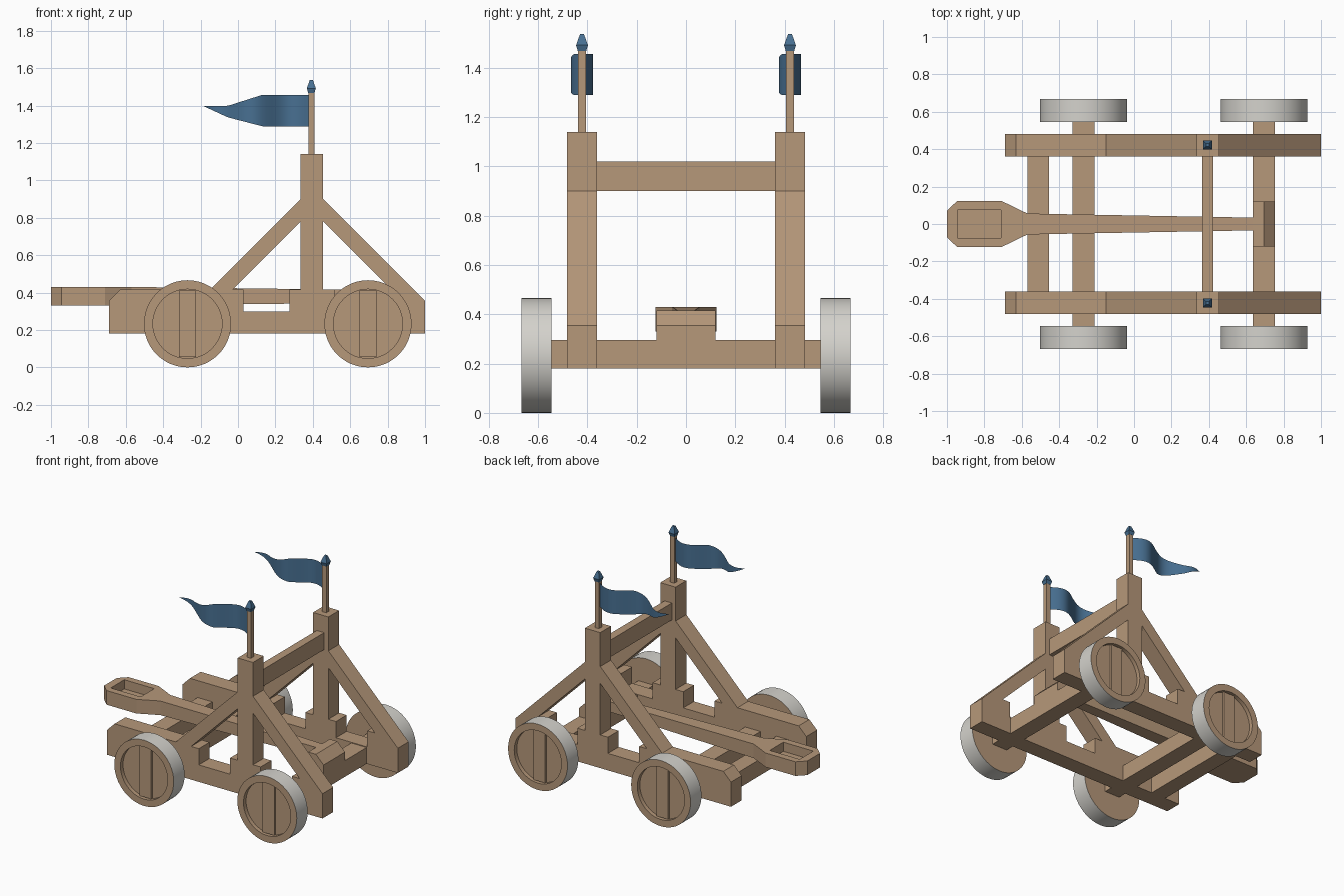
import bpy, bmesh, math
from mathutils import Vector

if "Cube" in bpy.data.objects:
    bpy.data.objects.remove(bpy.data.objects["Cube"])


def material(name, rgb):
    m = bpy.data.materials.new(name)
    m.diffuse_color = (*rgb, 1)
    m.use_nodes = True
    m.node_tree.nodes["Principled BSDF"].inputs["Base Color"].default_value = m.diffuse_color
    return m


WOOD = material("brown wood", (0.468, 0.314, 0.195))
BLUE = material("blue cloth", (0.065, 0.162, 0.287))
GREY = material("light grey tyre", (0.658, 0.645, 0.604))


def finish(name, bm, *mats):
    bmesh.ops.recalc_face_normals(bm, faces=bm.faces)
    me = bpy.data.meshes.new(name)
    bm.to_mesh(me)
    bm.free()
    for m in mats:
        me.materials.append(m)
    ob = bpy.data.objects.new(name, me)
    bpy.context.collection.objects.link(ob)
    return ob


def prism(name, pts, a, b, axis="y", mat=WOOD):
    """Extrude an outline: (x, z) along y, or (x, y) along z."""
    bm = bmesh.new()
    place = (lambda p, d: (p[0], d, p[1])) if axis == "y" else (lambda p, d: (p[0], p[1], d))
    f = bm.faces.new([bm.verts.new(place(p, a)) for p in pts])
    ext = bmesh.ops.extrude_face_region(bm, geom=[f])["geom"]
    d = Vector((0, b - a, 0)) if axis == "y" else Vector((0, 0, b - a))
    bmesh.ops.translate(bm, vec=d, verts=[v for v in ext if isinstance(v, bmesh.types.BMVert)])
    return finish(name, bm, mat)


def box(name, x0, x1, y0, y1, z0, z1, mat=WOOD):
    return prism(name, [(x0, z0), (x1, z0), (x1, z1), (x0, z1)], y0, y1, "y", mat)


def smooth(ob, angle=35):
    bpy.ops.object.select_all(action="DESELECT")
    ob.select_set(True)
    bpy.context.view_layer.objects.active = ob
    bpy.ops.object.shade_smooth_by_angle(angle=math.radians(angle))


def frustum_stack(name, x, y, levels, mat):
    """Square sections (half width, z) joined into one solid."""
    bm = bmesh.new()
    rings = [[bm.verts.new((x + sx * h, y + sy * h, z))
              for sx, sy in ((-1, -1), (1, -1), (1, 1), (-1, 1))] for h, z in levels]
    bm.faces.new(rings[0])
    bm.faces.new(rings[-1])
    for r, s in zip(rings, rings[1:]):
        for i in range(4):
            j = (i + 1) % 4
            bm.faces.new((r[i], r[j], s[j], s[i]))
    return finish(name, bm, mat)


# Side frames: notched rail, post and two braces on each side
RAIL = [(-0.69, 0.18), (1, 0.18), (1, 0.355), (0.94, 0.415), (0.76, 0.415), (0.76, 0.30),
        (0.515, 0.30), (0.515, 0.415), (0.275, 0.415), (0.275, 0.30), (0.03, 0.30),
        (0.03, 0.415), (-0.63, 0.415), (-0.69, 0.355)]
BRACE = [(-0.06, 0.90), (-0.545, 0.415), (-0.425, 0.415), (-0.06, 0.78)]
PX = 0.395


def flag(name, y):
    bm = bmesh.new()
    n = 32
    rows = []
    for i in range(n + 1):
        x = 0.378 - 0.563 * i / n
        if x > 0.13:
            top, low = 1.457, 1.289
        elif x > -0.055:
            t = (0.13 - x) / 0.185
            top, low = 1.457 - 0.059 * t, 1.289 + 0.048 * t
        else:
            t = (-0.055 - x) / 0.13
            top, low = 1.398, 1.337 + 0.060 * t
        w = y + 0.045 * math.sin(math.pi * (0.378 - x) / 0.2)
        rows.append((bm.verts.new((x, w, top)), bm.verts.new((x, w, low))))
    for a, b in zip(rows, rows[1:]):
        bm.faces.new((a[0], b[0], b[1], a[1]))
    smooth(finish(name, bm, BLUE), 60)


for s, side in ((-1, "front"), (1, "back")):
    ya, yb = s * 0.362, s * 0.482
    prism(side + "_rail", RAIL, ya, yb)
    box(side + "_post", PX - 0.06, PX + 0.06, ya, yb, 0.415, 1.14)
    for d, end in ((1, "left"), (-1, "right")):
        prism(f"{side}_{end}_brace", [(PX + d * x, z) for x, z in BRACE], ya, yb)
    # Flag pole, finial and waving pennant
    y = s * 0.422
    frustum_stack(side + "_flag_pole", 0.392, y, [(0.016, 1.14), (0.016, 1.47)], WOOD)
    frustum_stack(side + "_pole_tip", 0.392, y, [(0.017, 1.468), (0.024, 1.492), (0.008, 1.537)], BLUE)
    flag(side + "_flag", y)

# Cross members
box("top_crossbeam", 0.364, 0.422, -0.362, 0.362, 0.90, 1.02)
box("rear_crossbar", -0.57, -0.455, -0.362, 0.362, 0.18, 0.295)


# Wheels: grey tread, brown rim with recessed boards
def wheel(name, cx, s):
    bm = bmesh.new()
    cz, n = 0.233, 48
    prof = [(0.233, 0.545), (0.233, 0.667), (0.185, 0.667), (0.185, 0.638)]
    rings = [[bm.verts.new((cx + r * math.cos(2 * math.pi * i / n), s * y,
                            cz + r * math.sin(2 * math.pi * i / n))) for i in range(n)]
             for r, y in prof]
    bm.faces.new(rings[0])
    bm.faces.new(rings[-1])
    for k in range(3):
        for i in range(n):
            j = (i + 1) % n
            f = bm.faces.new((rings[k][i], rings[k][j], rings[k + 1][j], rings[k + 1][i]))
            f.material_index = 1 if k == 0 else 0
    smooth(finish(name, bm, WOOD, GREY))
    box(name + "_board", cx - 0.046, cx + 0.046, s * 0.638, s * 0.652, cz - 0.178, cz + 0.178)


for cx, end in ((-0.27, "left"), (0.695, "right")):
    box(end + "_axle", cx - 0.06, cx + 0.06, -0.545, 0.545, 0.18, 0.295)
    for s, side in ((-1, "front"), (1, "back")):
        wheel(f"{side}_{end}_wheel", cx, s)

# Pivot block with chamfered outer edge
prism("pivot_block", [(0.635, 0.295), (0.755, 0.295), (0.755, 0.355), (0.695, 0.415), (0.635, 0.415)],
      -0.12, 0.12)

# Throwing arm: tapered shaft
bm = bmesh.new()
ends = [[bm.verts.new((x, sy * hy, 0.38 + sz * hz)) for sy, sz in ((-1, -1), (1, -1), (1, 1), (-1, 1))]
        for x, hy, hz in ((-0.57, 0.056, 0.05), (0.64, 0.034, 0.035))]
for e in ends:
    bm.faces.new(e)
for i in range(4):
    j = (i + 1) % 4
    bm.faces.new((ends[0][i], ends[0][j], ends[1][j], ends[1][i]))
finish("throwing_arm", bm, WOOD)

# Throwing cup with a pocket cut into the top
half = [(-1, 0.07), (-0.945, 0.124), (-0.71, 0.124), (-0.57, 0.056)]
cup = prism("arm_cup", half + [(x, -y) for x, y in reversed(half)], 0.33, 0.43, "z")
cutter = box("cup_cutter", -0.945, -0.71, -0.076, 0.076, 0.365, 0.5)
cutter.hide_render = True
mod = cup.modifiers.new("pocket", "BOOLEAN")
mod.operation, mod.solver, mod.object = "DIFFERENCE", "EXACT", cutter
bpy.context.view_layer.objects.active = cup
bpy.ops.object.modifier_apply(modifier=mod.name)
bpy.data.objects.remove(cutter)
